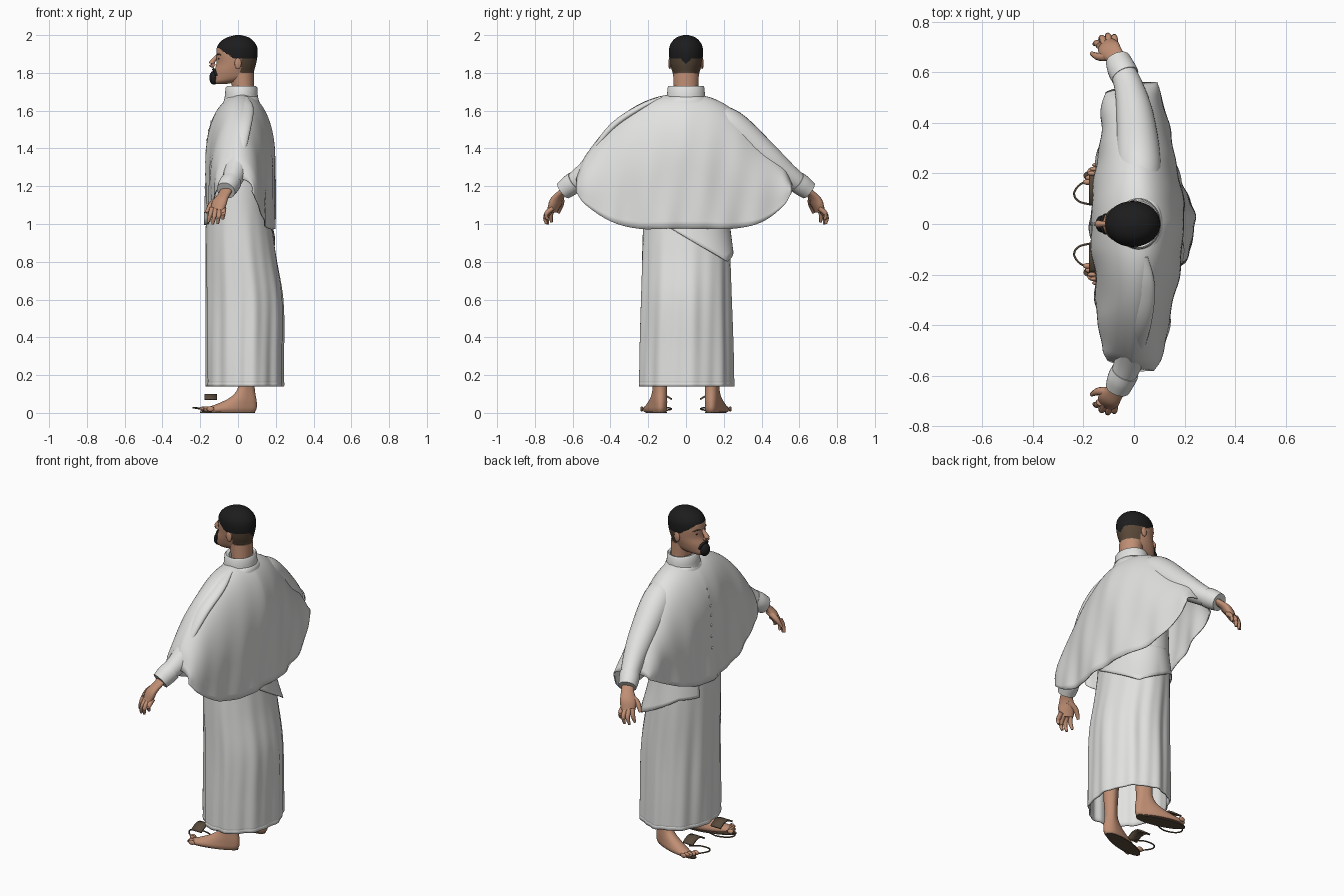
import bpy, bmesh, math
from mathutils import Vector

cube = bpy.data.objects.get("Cube")
if cube:
    bpy.data.objects.remove(cube)


def material(name, rgb):
    m = bpy.data.materials.new(name)
    m.use_nodes = True
    m.diffuse_color = (*rgb, 1)
    m.node_tree.nodes["Principled BSDF"].inputs["Base Color"].default_value = (*rgb, 1)
    return m


CLOTH = material("white cloth", (0.76, 0.76, 0.75))
SKIN = material("skin", (0.53, 0.275, 0.175))
HAIR = material("black hair", (0.012, 0.012, 0.013))
FADE = material("short brown hair", (0.1, 0.065, 0.04))
LEATHER = material("brown leather", (0.1, 0.07, 0.045))


def curve(table, t):
    """Smooth interpolation of rows (t, a, b, ...) sorted by t."""
    t = min(max(t, table[0][0]), table[-1][0])
    i = 0
    while i < len(table) - 2 and t > table[i + 1][0]:
        i += 1
    p, q = table[i], table[i + 1]
    o, r = table[max(i - 1, 0)], table[min(i + 2, len(table) - 1)]
    h = q[0] - p[0]
    k = (t - p[0]) / h
    out = []
    for c in range(1, len(p)):
        m0 = (q[c] - o[c]) / (q[0] - o[0]) * h
        m1 = (r[c] - p[c]) / (r[0] - p[0]) * h
        out.append((2*k**3 - 3*k*k + 1) * p[c] + (k**3 - 2*k*k + k) * m0
                   + (3*k*k - 2*k**3) * q[c] + (k**3 - k*k) * m1)
    return out


def sheet(name, rows, mats, closed=True, caps=False, thick=0, rule=None):
    """Skin rows of points into a smooth surface."""
    bm = bmesh.new()
    grid = [[bm.verts.new(p) for p in row] for row in rows]
    n = len(rows[0])
    for a, b in zip(grid, grid[1:]):
        for i in range(n if closed else n - 1):
            j = (i + 1) % n
            bm.faces.new((a[i], a[j], b[j], b[i]))
    if caps:
        bm.faces.new(grid[0][::-1])
        bm.faces.new(grid[-1])
    bmesh.ops.recalc_face_normals(bm, faces=bm.faces)
    if rule:
        for f in bm.faces:
            f.material_index = rule(f.calc_center_median())
    me = bpy.data.meshes.new(name)
    bm.to_mesh(me)
    bm.free()
    ob = bpy.data.objects.new(name, me)
    bpy.context.collection.objects.link(ob)
    for m in mats:
        me.materials.append(m)
    if thick:
        mod = ob.modifiers.new("thickness", "SOLIDIFY")
        mod.thickness = thick
        mod.offset = 0
    bpy.ops.object.select_all(action="DESELECT")
    ob.select_set(True)
    bpy.context.view_layer.objects.active = ob
    bpy.ops.object.shade_smooth_by_angle(angle=math.radians(50))


def tube(name, path, mat, flat=1.0, n=16, steps=16):
    """Round limb through (x, y, z, radius) points; flat squeezes it sideways."""
    table = [(i, *p) for i, p in enumerate(path)]
    last = len(path) - 1
    rows = []
    for s in range(steps + 1):
        t = last * s / steps
        *c, r = curve(table, t)
        d = Vector(curve(table, t + .05)[:3]) - Vector(curve(table, t - .05)[:3])
        q = d.to_track_quat("Z", "Y")
        rows.append([Vector(c) + q @ Vector((r * math.cos(a), r * flat * math.sin(a), 0))
                     for a in (2 * math.pi * i / n for i in range(n))])
    sheet(name, rows, [mat], caps=True)


def ball(name, loc, size, mat):
    bpy.ops.mesh.primitive_uv_sphere_add(segments=20, ring_count=12, location=loc)
    ob = bpy.context.object
    ob.name, ob.scale = name, size
    ob.data.materials.append(mat)
    bpy.ops.object.shade_smooth_by_angle(angle=math.radians(60))


def oval(z, xf, xb, ry, n=64, wave=None):
    row = []
    for i in range(n):
        a = 2 * math.pi * i / n
        k = 1 + (wave(a, z) if wave else 0)
        row.append(((xf + xb) / 2 + (xb - xf) / 2 * k * math.cos(a), ry * k * math.sin(a), z))
    return row


# Long robe: z, front x, back x, half width
ROBE = [(.14, -.165, .238, .247), (.3, -.168, .238, .245), (.6, -.17, .235, .237),
        (.85, -.17, .195, .23), (1.05, -.165, .17, .222), (1.3, -.15, .165, .22),
        (1.5, -.12, .14, .2), (1.6, -.09, .12, .17), (1.68, -.06, .1, .09)]


def folds(a, z):
    drop = max(0, min(1, (1.1 - z) / .6))
    return drop * (.02 * math.sin(9 * a + z) + .013 * math.sin(17 * a - 2 * z) - .012)


def robe_row(z, grow=0):
    f, b, w = curve(ROBE, z)
    return oval(z, f - grow, b + grow, w + grow, 128, folds)


sheet("robe", [robe_row(.14 + 1.54 * i / 50) for i in range(51)], [CLOTH], thick=.008)
sheet("robe_hem", [robe_row(z, g) for z, g in ((.142, .002), (.146, .005), (.16, .005), (.165, .002))], [CLOTH])

# Loose end of the shawl wrapped around the hip, its corner hanging at the back
rows = []
for k in range(9):
    row = []
    for i in range(48):
        u = i / 47
        a = -.4 + 3.1 * u
        hem = .985 - .185 * u / .42 if u < .42 else .8 + .13 * min(1, (u - .42) / .4)
        z = 1.07 + (hem - 1.07) * k / 8
        f, b, w = curve(ROBE, z)
        flare = .016 * k / 8 + .03 * (k / 8) ** 2 * max(0, 1 - abs(u - .42) / .2)
        row.append(((f + b) / 2 + ((b - f) / 2 + flare * .6) * math.cos(a),
                    (w + flare) * math.sin(a), z))
    rows.append(row)
sheet("shawl_tail", rows, [CLOTH], closed=False, thick=.006)

# Shawl: y, ridge height, front x, back x, front hem, back hem
SHAWL = [(-.58, 1.24, -.1, .08, 1.19, 1.17), (-.54, 1.345, -.125, .1, 1.16, 1.11),
         (-.4, 1.52, -.142, .135, 1.08, 1.015), (-.25, 1.63, -.15, .165, 1.02, .975),
         (-.1, 1.68, -.165, .19, 1.0, .975), (.1, 1.675, -.165, .19, 1.0, .975),
         (.25, 1.6, -.145, .165, 1.04, .975), (.4, 1.435, -.13, .13, 1.1, 1.01),
         (.52, 1.305, -.12, .105, 1.16, 1.1), (.56, 1.21, -.11, .09, 1.18, 1.17)]


def shawl_point(y, v):
    """v runs from -1 (front hem) over the ridge to 1 (back hem)."""
    top, f, b, hf, hb = curve(SHAWL, y)
    out = min(1, abs(y) / .5)
    edge, hem, span = (f, hf, .45 + .35 * out) if v < 0 else (b, hb, .52 + .28 * out)
    mid = .03 - .04 * out
    t = abs(v) ** 1.7
    z = top - (top - hem) * t
    reach = min(1, (top - z) / (span * (top - hem)))
    x = mid + (edge - mid) * (1 - (1 - reach) ** 2.2) ** .5
    fold = t * (math.sin(22 * y + 5 * z) + .6 * math.sin(41 * y - 7 * z))
    pull = 1 - .08 * abs(v) ** .5 if v < 0 else 1
    return (x + .006 * fold, y * pull, z)


sheet("shawl", [[shawl_point(-.58 + 1.14 * i / 90, -1 + j / 30) for j in range(61)]
                for i in range(91)], [CLOTH], closed=False, thick=.006)
tube("shoulder_fold", [(.04, -.13, 1.67, .015), (.045, -.25, 1.61, .038), (.025, -.4, 1.5, .042),
                       (0, -.55, 1.3, .02)], CLOTH, .5)

# Collar and buttons
sheet("collar", [oval(z, f, b, w) for z, f, b, w in
                 ((1.65, -.075, .11, .105), (1.685, -.068, .104, .1), (1.72, -.067, .103, .098),
                  (1.73, -.058, .096, .092), (1.725, -.04, .085, .08), (1.68, -.03, .08, .07))], [CLOTH])
for i in range(7):
    x, y, z = shawl_point(0, -.4 - .07 * i)
    ball("button", (x - .003, y, z), (.004, .007, .007), CLOTH)

# Neck and head: z, front x, back x, half width
sheet("neck", [oval(1.66, -.03, .085, .068), oval(1.72, -.03, .085, .066),
               oval(1.8, -.05, .085, .068)], [SKIN], caps=True)
HEAD = [(1.742, -.125, -.06, .022), (1.755, -.133, .02, .045), (1.775, -.132, .075, .061),
        (1.81, -.126, .085, .074), (1.85, -.114, .096, .084), (1.9, -.115, .104, .09),
        (1.94, -.11, .1, .087), (1.97, -.087, .08, .07), (1.99, -.052, .052, .045),
        (2.0, -.012, .016, .012)]


def head_colour(c):
    line = 1.93 - max(0, min(.055, (c.x + .1) * .7))
    if c.x > .06:
        line -= max(0, .028 - abs(c.y))
    if c.z > line:
        return 1
    return 2 if c.x > .015 and c.z > 1.785 else 0


sheet("head", [oval(z, *curve(HEAD, z), 80) for z in (1.742 + .258 * i / 60 for i in range(61))],
      [SKIN, HAIR, FADE], caps=True, rule=head_colour)
tube("nose", [(-.108, 0, 1.892, .008), (-.128, 0, 1.868, .012), (-.14, 0, 1.847, .015),
              (-.124, 0, 1.835, .011)], SKIN)
ball("chin_beard", (-.127, 0, 1.774), (.025, .034, .037), HAIR)
tube("moustache", [(-.112, -.036, 1.785, .007), (-.124, -.024, 1.813, .007), (-.131, 0, 1.819, .006),
                   (-.124, .024, 1.813, .007), (-.112, .036, 1.785, .007)], HAIR)

for side, s in (("left", -1), ("right", 1)):
    # Face details
    ball(side + "_ear", (.0, s * .086, 1.85), (.018, .008, .03), SKIN)
    ball(side + "_eye", (-.099, s * .036, 1.875), (.006, .011, .004), HAIR)
    tube(side + "_eyebrow", [(-.112, s * .016, 1.893, .002), (-.104, s * .04, 1.9, .004),
                             (-.086, s * .06, 1.892, .002)], FADE)

    # Sleeve and cuff
    tube(side + "_sleeve", [(.025, s * .12, 1.57, .07), (.02, s * .24, 1.515, .088),
                            (.005, s * .42, 1.36, .075), (-.02, s * .54, 1.26, .058),
                            (-.06, s * .64, 1.185, .046)], CLOTH, n=24, steps=28)
    tube(side + "_cuff", [(-.035, s * .585, 1.225, .056), (-.05, s * .615, 1.203, .056),
                          (-.064, s * .65, 1.177, .05)], CLOTH, n=24)

    # Hand with spread fingers
    tube(side + "_palm", [(-.055, s * .63, 1.19, .034), (-.075, s * .665, 1.155, .036),
                          (-.097, s * .69, 1.115, .046), (-.11, s * .708, 1.07, .039)], SKIN, .55)
    for i, (x, y, z) in enumerate(((-.158, .712, 1.01), (-.135, .732, .998),
                                   (-.108, .74, 1.0), (-.08, .735, 1.025))):
        base = (-.136 + .02 * i, s * .705, 1.085, .014)
        bend = ((base[0] + x) / 2, s * (y + .004), (1.085 + z) / 2, .0125)
        tube(side + "_finger", [base, bend, (x, s * y, z, .007)], SKIN, n=10, steps=8)
    tube(side + "_thumb", [(-.085, s * .665, 1.14, .02), (-.138, s * .662, 1.105, .016),
                           (-.168, s * .675, 1.06, .008)], SKIN, n=10, steps=8)

    # Leg and foot in one skin, splayed outwards towards the toes
    FOOT = [(.006, -.175, .09, .042), (.02, -.185, .098, .048), (.04, -.13, .1, .045),
            (.07, -.06, .098, .041), (.1, -.02, .092, .037), (.14, .002, .088, .036),
            (.25, .0, .095, .043), (.5, -.02, .1, .055)]
    rows = []
    for z in (.006, .013, .02, .03, .04, .055, .07, .085, .1, .12, .14, .2, .3, .4, .5):
        rows.append([(x, y + s * (.134 + max(0, .06 - x) * .3), h)
                     for x, y, h in oval(z, *curve(FOOT, z), 32)])
    sheet(side + "_leg", rows, [SKIN], caps=True)
    for i in range(5):
        ball(side + "_toe", (-.182 + .009 * i, s * (.166 + .017 * i), .021),
             (.02, .012 - .001 * i, .014), SKIN)

    # Sandal: sole under the foot, thin rim reaching forward and inward, raised strap
    sheet(side + "_sandal_sole", [[(x, y + s * (.13 + max(0, .06 - x) * .24), h)
                                   for x, y, h in oval(z, -.2, .09, .044, 32)]
                                  for z in (0, .007)], [LEATHER], caps=True)
    tube(side + "_sandal_rim", [(-.09, s * .1, .014, .004), (-.15, s * .078, .02, .004),
                                (-.215, s * .088, .026, .004), (-.237, s * .12, .027, .004),
                                (-.215, s * .155, .024, .004), (-.17, s * .175, .014, .004)],
         LEATHER, steps=24)
    strap = [[(x, s * (.075 + .115 * i / 10), .072 + .024 * math.sin(math.pi * i / 10))
              for i in range(11)] for x in (-.178, -.112)]
    sheet(side + "_sandal_strap", strap, [LEATHER], closed=False, thick=.009)
